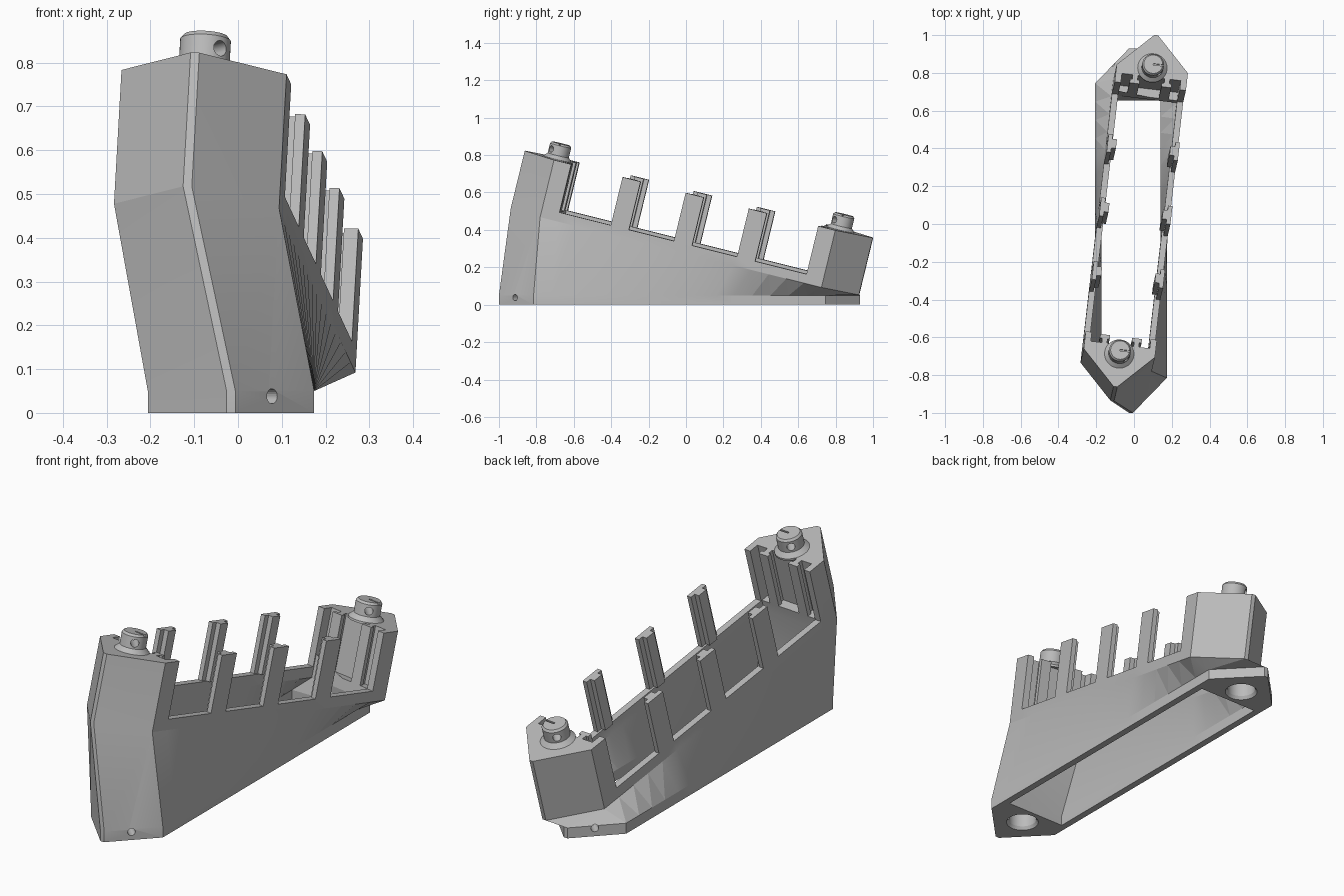
import bpy, bmesh, math
from mathutils import Matrix, Vector

cube = bpy.data.objects.get("Cube")
if cube:
    bpy.data.objects.remove(cube, do_unlink=True)

grey = bpy.data.materials.new("plain_grey")
grey.use_nodes = True
colour = (0.5, 0.5, 0.5, 1)
grey.diffuse_color = colour
grey.node_tree.nodes["Principled BSDF"].inputs["Base Color"].default_value = colour

# Two frames: the flat base, and the tilted, slightly turned upper body
BASE = Matrix.Translation((-0.016, -0.035, 0))
along = Vector((0.112, 0.965, -0.241)).normalized()
up = Vector((0.055, 0.24, 0.969))
up = (up - along * up.dot(along)).normalized()
across = along.cross(up)
TILT = Matrix((across, along, up)).transposed().to_4x4()
TILT.translation = (-0.0075, -0.005, 0.285)

HALF, CORNER, TIP = 0.19, 0.78, 0.965
WALL_IN, CAVITY_END = 0.157, 0.69
RIM, TOP = 0.05, 0.315
PEG_Y = 0.785


def finish(name, bm, frame=None):
    bmesh.ops.recalc_face_normals(bm, faces=bm.faces)
    if frame:
        bm.transform(frame)
    mesh = bpy.data.meshes.new(name)
    bm.to_mesh(mesh)
    bm.free()
    mesh.materials.append(grey)
    obj = bpy.data.objects.new(name, mesh)
    bpy.context.collection.objects.link(obj)
    return obj


def box(name, lo, hi, frame):
    bm = bmesh.new()
    bmesh.ops.create_cube(bm, size=1)
    for v in bm.verts:
        v.co = [a + (b - a) * (c + 0.5) for a, b, c in zip(lo, hi, v.co)]
    return finish(name, bm, frame)


def lathe(name, profile, frame, sides=40):
    bm = bmesh.new()
    rings = []
    for r, z in profile:
        rings.append([bm.verts.new((r * math.cos(math.tau * i / sides),
                                    r * math.sin(math.tau * i / sides), z))
                      for i in range(sides)])
    skin(bm, rings)
    return finish(name, bm, frame)


def skin(bm, rings):
    for a, b in zip(rings, rings[1:]):
        for i in range(len(a)):
            j = (i + 1) % len(a)
            bm.faces.new((a[i], a[j], b[j], b[i]))
    bm.faces.new(rings[0])
    bm.faces.new(rings[-1])


def loft(name, outline, low, high):
    # Ruled body between the base frame and the tilted frame
    bm = bmesh.new()
    stations = [(BASE, low), (BASE, 0.05), (TILT, 0), (TILT, high)]
    rings = [[bm.verts.new(f @ Vector((x, y, z))) for x, y in outline]
             for f, z in stations]
    skin(bm, rings)
    twisted = [f for f in bm.faces if len(f.verts) == 4]
    bmesh.ops.triangulate(bm, faces=twisted)
    return finish(name, bm)


def outline(half, end, tip=None, steps=16):
    side = [(half, end * (2 * i / steps - 1)) for i in range(steps + 1)]
    if tip:
        side.append((0.01, tip))
        side.insert(0, (0.01, -tip))
    return side + [(-x, -y) for x, y in side]


def cut(obj, cutter):
    mod = obj.modifiers.new("cut", 'BOOLEAN')
    mod.operation = 'DIFFERENCE'
    mod.solver = 'EXACT'
    mod.object = cutter
    bpy.context.view_layer.objects.active = obj
    bpy.ops.object.modifier_apply(modifier=mod.name)
    bpy.data.objects.remove(cutter, do_unlink=True)


def smooth(obj, degrees):
    bpy.ops.object.select_all(action='DESELECT')
    obj.select_set(True)
    bpy.context.view_layer.objects.active = obj
    bpy.ops.object.shade_smooth_by_angle(angle=math.radians(degrees))


def cross_pin(z, y, sign):
    # Frame of a horizontal pin hole, running out through a diagonal facet
    turn = Matrix.Rotation(math.radians(-45 if sign < 0 else 135), 4, 'Z')
    return Matrix.Translation((0, y, z)) @ turn @ Matrix.Rotation(math.pi / 2, 4, 'Y')


# Hull with open cavity and the space between the two end towers
hull = loft("hull", outline(HALF, CORNER, TIP), 0, TOP)
cut(hull, loft("cavity_cutter", outline(WALL_IN, CAVITY_END), -0.05, 0.6))
cut(hull, box("window_cutter", (-0.5, -0.685, RIM), (0.5, 0.685, 0.7), TILT))
cut(hull, box("recess_cutter", (-WALL_IN, -0.735, RIM), (WALL_IN, 0.735, 0.7), TILT))

# Sockets under both ends, with their side pin holes
for s in (-1, 1):
    y = s * PEG_Y
    cut(hull, lathe("socket_cutter", [(0.08, -0.01), (0.064, 0.015), (0.064, 0.09)],
                    BASE @ Matrix.Translation((0, y, 0))))
    cut(hull, lathe("pin_cutter", [(0.017, 0), (0.017, 0.3)],
                    BASE @ cross_pin(0.038, y, s), 20))
smooth(hull, 12)

# Pegs on both towers, each with a flange, cross hole and marker slot
for s, end in ((-1, "front"), (1, "rear")):
    y = s * PEG_Y
    peg = lathe(end + "_peg", [(0.078, TOP - 0.01), (0.078, TOP), (0.058, TOP + 0.02),
                               (0.058, TOP + 0.074), (0.05, TOP + 0.084)],
                TILT @ Matrix.Translation((0, y, 0)))
    cut(peg, lathe("pin_cutter", [(0.018, -0.2), (0.018, 0.2)],
                   TILT @ cross_pin(TOP + 0.046, y, s), 20))
    cut(peg, box("slot_cutter", (0, y - 0.004, TOP + 0.076),
                 (0.07, y + 0.004, TOP + 0.1), TILT))
    smooth(peg, 25)

    # Tee-shaped guide ribs on the inner face of each tower
    for rx, side in ((-0.085, "right"), (0.085, "left")):
        for part, w, near, far in (("web", 0.014, 0.71, 0.74), ("guide", 0.026, 0.69, 0.711)):
            ys = sorted((s * near, s * far))
            box(f"{end}_{side}_rib_{part}", (rx - w, ys[0], RIM - 0.01),
                (rx + w, ys[1], TOP), TILT)

# Tee-section posts along both rails
for sx, side in ((-1, "right"), (1, "left")):
    for n, y in enumerate((-0.35, 0, 0.35), 1):
        for part, w, a, b in (("plate", 0.05, 0.167, HALF), ("rib", 0.025, 0.143, 0.168)):
            xs = sorted((sx * a, sx * b))
            box(f"{side}_post_{part}_{n}", (xs[0], y - w, RIM), (xs[1], y + w, TOP), TILT)
